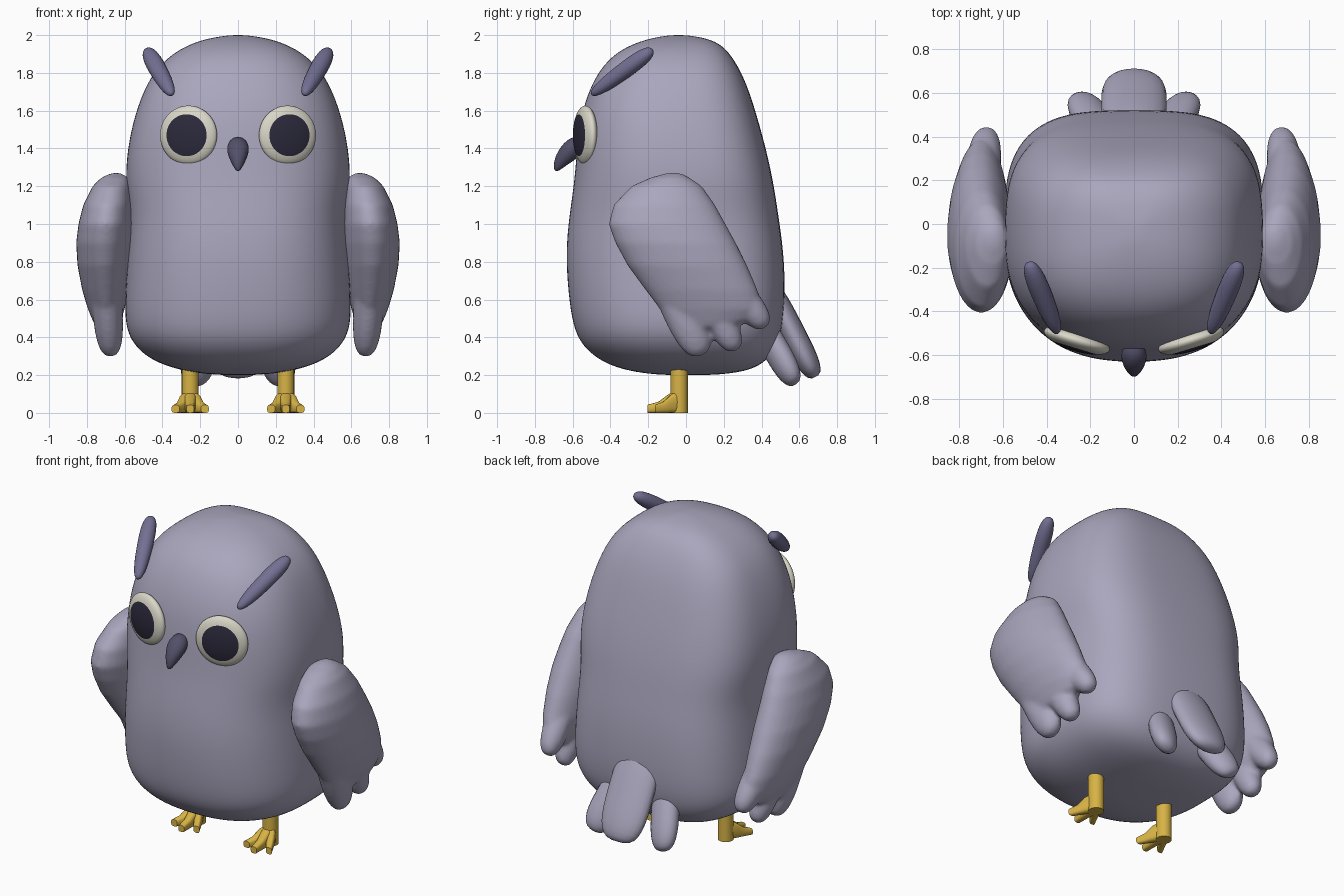
import bpy, bmesh, math
from mathutils import Vector as V, Matrix

if "Cube" in bpy.data.objects:
    bpy.data.objects.remove(bpy.data.objects["Cube"])


def material(name, rgb):
    m = bpy.data.materials.new(name)
    m.diffuse_color = (*rgb, 1)
    m.use_nodes = True
    m.node_tree.nodes["Principled BSDF"].inputs["Base Color"].default_value = m.diffuse_color
    return m


GREY = material("plumage grey", (0.40, 0.38, 0.51))
SLATE = material("tuft slate", (0.17, 0.16, 0.29))
DARK = material("beak dark slate", (0.085, 0.08, 0.14))
CREAM = material("eye cream", (0.70, 0.68, 0.58))
BLACK = material("pupil black", (0.025, 0.023, 0.045))
YELLOW = material("leg yellow", (0.68, 0.45, 0.06))


def ring(c, u, v, n=2.0, n_neg=None, count=32):
    """Superellipse around c; n_neg is the exponent on the -v half."""
    pts = []
    for i in range(count):
        a = 2 * math.pi * i / count
        cs, sn = math.cos(a), math.sin(a)
        e = 2 / (n_neg if n_neg and sn < 0 else n)
        pts.append(V(c) + V(u) * math.copysign(abs(cs) ** e, cs)
                   + V(v) * math.copysign(abs(sn) ** e, sn))
    return pts


def loft(bm, rings):
    rows = [[bm.verts.new(p) for p in r] for r in rings]
    k = len(rows[0])
    for a, b in zip(rows, rows[1:]):
        for i in range(k):
            j = (i + 1) % k
            bm.faces.new((a[i], a[j], b[j], b[i]))
    bm.faces.new(rows[0][::-1])
    bm.faces.new(rows[-1])


def feather(bm, a, b, u, v, p=2.3, taper=0.0):
    """Rounded blade from a to b with half-width u and half-thickness v."""
    a, b, rings = V(a), V(b), []
    for i in range(17):
        t = -math.cos(math.pi * (0.03 + 0.94 * i / 16))
        s = (1 - abs(t) ** p) ** (1 / p) * (1 + taper * t)
        rings.append(ring((a + b) / 2 + (b - a) / 2 * t, V(u) * s, V(v) * s, count=20))
    loft(bm, rings)


def finish(name, bm, mats, mirror=False, subsurf=0, remesh=0, angle=180):
    bmesh.ops.recalc_face_normals(bm, faces=bm.faces)
    me = bpy.data.meshes.new(name)
    bm.to_mesh(me)
    bm.free()
    for m in mats:
        me.materials.append(m)
    ob = bpy.data.objects.new(name, me)
    bpy.context.collection.objects.link(ob)
    bpy.ops.object.select_all(action='DESELECT')
    ob.select_set(True)
    bpy.context.view_layer.objects.active = ob
    if angle < 180:
        bpy.ops.object.shade_smooth_by_angle(angle=math.radians(angle))
    else:
        bpy.ops.object.shade_smooth()
    if remesh:
        r = ob.modifiers.new("Fuse", 'REMESH')
        r.mode, r.voxel_size, r.use_smooth_shade = 'VOXEL', remesh, True
        s = ob.modifiers.new("Soften", 'SMOOTH')
        s.factor, s.iterations = 0.5, 6
    if subsurf:
        s = ob.modifiers.new("Subdivide", 'SUBSURF')
        s.levels = s.render_levels = subsurf
    if mirror:
        ob.modifiers.new("Mirror", 'MIRROR')
    return ob


# Body: height, half-width, front y, back y
bm = bmesh.new()
body = [(.200, .06, -.08, .10), (.205, .16, -.18, .20), (.22, .27, -.29, .31), (.25, .39, -.40, .39),
        (.30, .49, -.49, .45), (.37, .56, -.56, .49), (.46, .60, -.60, .515), (.62, .60, -.625, .528),
        (.85, .585, -.64, .52), (1.05, .572, -.62, .49), (1.22, .600, -.593, .465),
        (1.40, .588, -.58, .425), (1.58, .548, -.558, .375), (1.72, .495, -.51, .33),
        (1.82, .435, -.455, .285), (1.90, .35, -.38, .235), (1.95, .26, -.29, .185),
        (1.98, .17, -.20, .12), (1.995, .08, -.12, .04), (2.0, .03, -.07, -.01)]
loft(bm, [ring((0, (f + b) / 2, z), (w, 0, 0), (0, (b - f) / 2, 0), 3.2, 2.4) for z, w, f, b in body])
finish("body", bm, [GREY], subsurf=2)

# Wings: shoulder lofted from slices (z, y range, x range), fused with three feathers
bm = bmesh.new()
wing = [(1.27, -.10, -.03, .62, .67), (1.245, -.19, .02, .58, .725), (1.2, -.29, .085, .57, .77),
        (1.1, -.385, .155, .56, .82), (1.0, -.41, .21, .555, .845), (.9, -.375, .265, .555, .857),
        (.78, -.31, .325, .565, .85), (.65, -.215, .38, .58, .825), (.55, -.14, .40, .60, .795),
        (.49, -.08, .35, .62, .77), (.45, -.02, .25, .64, .75)]
loft(bm, [ring(((i + o) / 2, (f + b) / 2, z), ((o - i) / 2, 0, 0), (0, (b - f) / 2, 0))
          for z, f, b, i, o in wing])
for top, tip, w in [((.05, .90), (.425, .455), .085), ((.0, .85), (.265, .33), .085),
                    ((-.16, .85), (.085, .305), .105)]:
    d = V((0, tip[0] - top[0], tip[1] - top[1])).normalized()
    feather(bm, (.71, *top), (.675, *tip), (0, -d.z * w, d.y * w), (.08, 0, 0), 2.8)
finish("wings", bm, [GREY], mirror=True, remesh=.014)

# Tail: one broad middle feather and a pair of side feathers
bm = bmesh.new()
feather(bm, (0, .42, .70), (0, .685, .19), (.15, 0, 0), (0, .06, .031), 3.2)
finish("tail_middle_feather", bm, [GREY])
bm = bmesh.new()
feather(bm, (.13, .37, .52), (.245, .58, .155), (.09, 0, .03), (0, .06, .035), 2.8)
finish("tail_side_feathers", bm, [GREY], mirror=True)

# Ear tufts
bm = bmesh.new()
feather(bm, (.35, -.50, 1.685), (.482, -.178, 1.922), (.042, -.018, 0), (.012, .022, -.036), 2.6, .15)
finish("ear_tufts", bm, [SLATE], mirror=True)

# Eyes: flattened spheres, front cap coloured as the pupil
bm = bmesh.new()
bmesh.ops.create_uvsphere(bm, u_segments=48, v_segments=24, radius=1)
for f in bm.faces:
    f.material_index = int(f.calc_center_median().z > math.cos(math.radians(45)))
turn = V((.29, -.957, 0)).to_track_quat('Z', 'Y').to_matrix().to_4x4()
bm.transform(Matrix.Translation((.262, -.533, 1.47)) @ turn @ Matrix.Diagonal((.157, .157, .05, 1)))
finish("eyes", bm, [CREAM, BLACK], mirror=True)

# Beak: height, front y, back y, half-width
bm = bmesh.new()
beak = [(1.46, -.60, -.55, .015), (1.445, -.63, -.54, .043), (1.41, -.663, -.54, .062),
        (1.365, -.69, -.55, .055), (1.325, -.70, -.61, .036), (1.295, -.70, -.655, .02),
        (1.28, -.695, -.675, .008)]
loft(bm, [ring((0, (f + b) / 2, z), (w, 0, 0), (0, (b - f) / 2, 0), count=20) for z, f, b, w in beak])
finish("beak", bm, [DARK], subsurf=1)

# Legs
bm = bmesh.new()
loft(bm, [ring((.253, -.036, z), (.045, 0, 0), (0, .046, 0), count=20) for z in (0, .12, .30)])
finish("legs", bm, [YELLOW], mirror=True, angle=40)

# Toes: three fanned, tapering, flat underneath
bm = bmesh.new()
for tx, ty in ((-.078, -.165), (0, -.205), (.078, -.165)):
    rings = []
    for t, h, w in ((0, .12, .035), (.35, .10, .033), (.65, .06, .025), (1, .042, .021)):
        rings.append(ring((.253 + tx * t, -.03 + (ty + .03) * t, h / 2), (w, 0, 0), (0, 0, h / 2), 3, count=16))
    loft(bm, rings)
finish("toes", bm, [YELLOW], mirror=True, angle=40)
